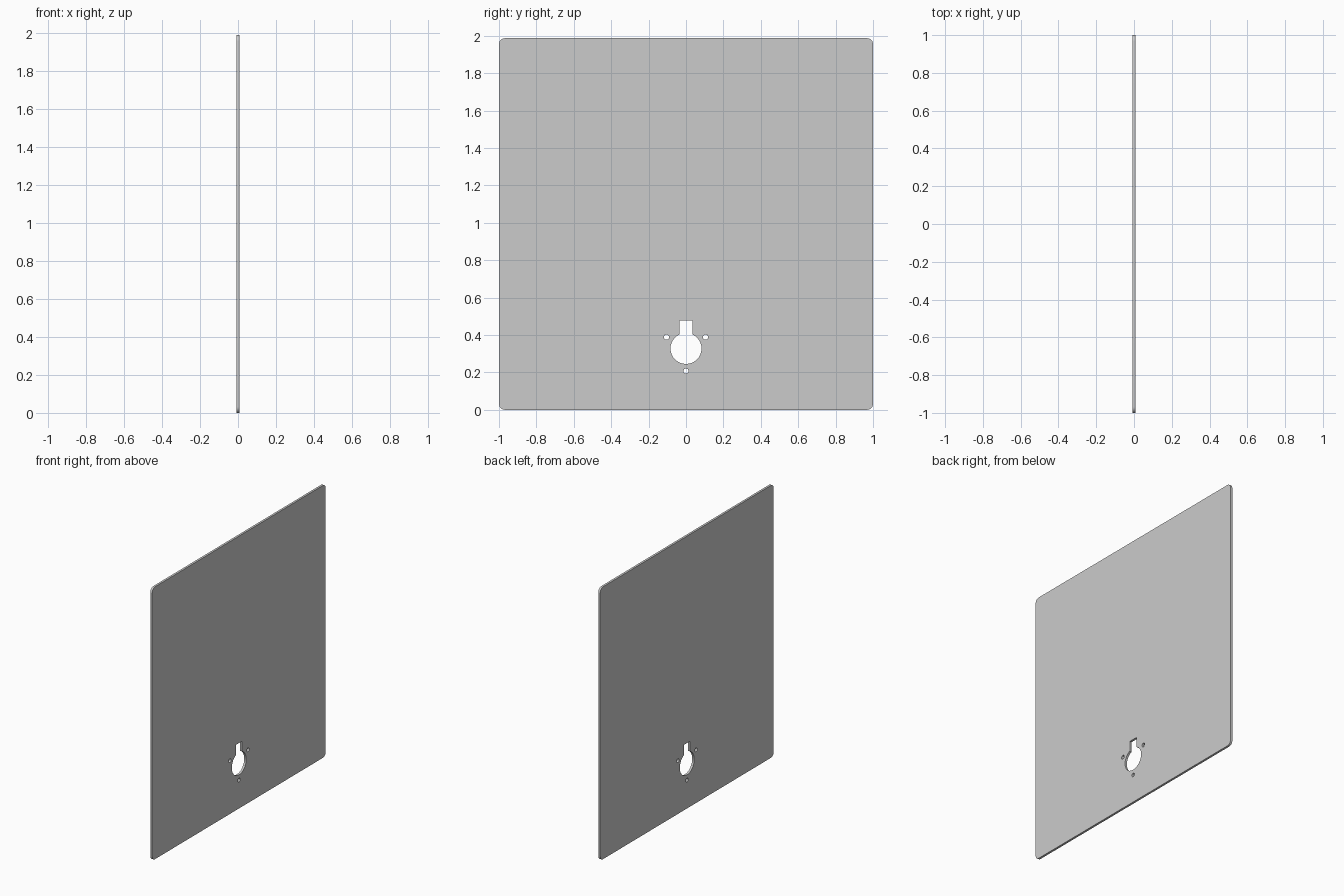
import bpy, bmesh
from math import pi, sin, cos, asin

if "Cube" in bpy.data.objects:
    bpy.data.objects.remove(bpy.data.objects["Cube"])

THICK, HEIGHT, CORNER = 0.016, 1.987, 0.032
HOLE_Z, HOLE_R = 0.328, 0.083
SLOT_HALF, SLOT_TOP = 0.034, 0.477


def arc(cx, cy, r, a0, a1, n):
    return [(cx + r * cos(a0 + (a1 - a0) * i / n),
             cy + r * sin(a0 + (a1 - a0) * i / n)) for i in range(n + 1)]


def add_loop(curve, pts):
    s = curve.splines.new('POLY')
    s.points.add(len(pts) - 1)
    for p, (x, y) in zip(s.points, pts):
        p.co = (x, y, 0, 1)
    s.use_cyclic_u = True


profile = bpy.data.curves.new("plate_profile", 'CURVE')
profile.dimensions = '2D'
profile.fill_mode = 'BOTH'
profile.extrude = THICK / 2

# Rounded outline
ex, top, bottom = 1 - CORNER, HEIGHT - CORNER, CORNER
outline = []
for k, (cx, cy) in enumerate([(ex, top), (-ex, top), (-ex, bottom), (ex, bottom)]):
    outline += arc(cx, cy, CORNER, k * pi / 2, (k + 1) * pi / 2, 6)
add_loop(profile, outline)

# Keyhole: round opening with a square slot on top
half = asin(SLOT_HALF / HOLE_R)
keyhole = arc(0, HOLE_Z, HOLE_R, pi / 2 + half, 5 * pi / 2 - half, 22)
keyhole += [(SLOT_HALF, SLOT_TOP), (-SLOT_HALF, SLOT_TOP)]
add_loop(profile, keyhole)

# Three screw holes around the keyhole
for k in range(3):
    a = -pi / 2 + k * 2 * pi / 3
    add_loop(profile, arc(0.121 * cos(a), HOLE_Z + 0.121 * sin(a), 0.014, 0, 2 * pi, 16)[:-1])

# Stand the plate upright, facing x, and turn it into a mesh
plate = bpy.data.objects.new("plate", profile)
bpy.context.collection.objects.link(plate)
plate.rotation_euler = (pi / 2, 0, pi / 2)
bpy.context.view_layer.objects.active = plate
plate.select_set(True)
bpy.ops.object.convert(target='MESH')

bm = bmesh.new()
bm.from_mesh(plate.data)
bmesh.ops.remove_doubles(bm, verts=bm.verts, dist=1e-5)
bmesh.ops.recalc_face_normals(bm, faces=bm.faces)
bm.to_mesh(plate.data)
bm.free()
bpy.ops.object.shade_smooth_by_angle()
